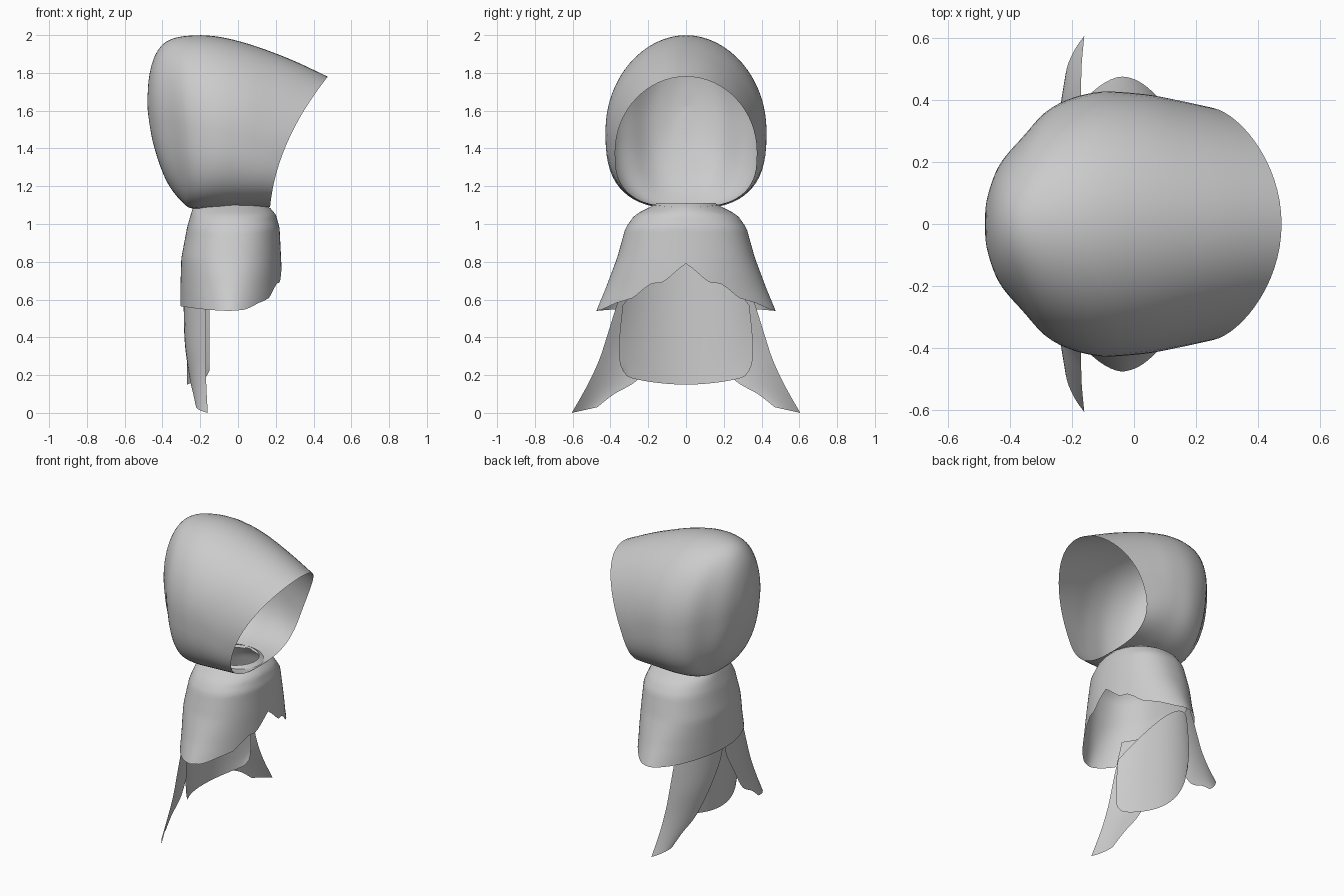
import bpy, bmesh, math

if "Cube" in bpy.data.objects:
    bpy.data.objects.remove(bpy.data.objects["Cube"])


def spline(points, steps):
    """Catmull-Rom resampling of a list of tuples."""
    out = []
    for i in range(len(points) - 1):
        quad = [points[max(i - 1, 0)], points[i], points[i + 1],
                points[min(i + 2, len(points) - 1)]]
        for k in range(steps):
            t = k / steps
            out.append(tuple(
                0.5 * (2 * b + (c - a) * t + (2 * a - 5 * b + 4 * c - d) * t * t
                       + (3 * b - a - 3 * c + d) * t ** 3)
                for a, b, c, d in zip(*quad)))
    out.append(tuple(points[-1]))
    return out


def lookup(table, v):
    """Linear interpolation in rows sorted by rising first value."""
    if v <= table[0][0]:
        return table[0][1:]
    for a, b in zip(table, table[1:]):
        if v <= b[0]:
            t = (v - a[0]) / (b[0] - a[0])
            return tuple(p + (q - p) * t for p, q in zip(a[1:], b[1:]))
    return table[-1][1:]


def power(v, n):
    return math.copysign(abs(v) ** (2 / n), v)


def sheet(name, rows, closed=False, edit=None):
    """Skin a grid of points into one smooth cloth sheet."""
    bm = bmesh.new()
    grid = [[bm.verts.new(p) for p in row] for row in rows]
    n = len(rows[0])
    for r, s in zip(grid, grid[1:]):
        for i in range(n if closed else n - 1):
            j = (i + 1) % n
            bm.faces.new((r[i], r[j], s[j], s[i]))
    if edit:
        edit(bm)
    bmesh.ops.remove_doubles(bm, verts=bm.verts, dist=0.0005)
    bmesh.ops.recalc_face_normals(bm, faces=bm.faces)
    mesh = bpy.data.meshes.new(name)
    bm.to_mesh(mesh)
    bm.free()
    mesh.polygons.foreach_set("use_smooth", [True] * len(mesh.polygons))
    obj = bpy.data.objects.new(name, mesh)
    bpy.context.collection.objects.link(obj)
    return obj


# Hood: loops from the open rim to the back of the head
# top x, top z, bottom x, bottom z, half width, widest z, bow
stations = [
    (0.475, 1.78, 0.17, 1.09, 0.375, 1.38, 0.06),
    (0.27, 1.875, 0.10, 1.09, 0.40, 1.42, 0.04),
    (0.05, 1.955, 0.0, 1.085, 0.42, 1.48, 0.01),
    (-0.13, 1.995, -0.13, 1.08, 0.423, 1.50, 0.0),
    (-0.28, 1.995, -0.23, 1.08, 0.375, 1.52, 0.01),
    (-0.38, 1.965, -0.29, 1.11, 0.28, 1.54, 0.02),
    (-0.44, 1.89, -0.38, 1.23, 0.19, 1.56, 0.02),
    (-0.472, 1.77, -0.45, 1.43, 0.085, 1.59, 0.01),
    (-0.48, 1.62, -0.48, 1.62, 0.0, 1.62, 0.0),
]
rows = []
for xt, zt, xb, zb, w, zc, bow in spline(stations, 5):
    row = []
    for i in range(64):
        a = math.tau * i / 64
        c, s = math.cos(a), math.sin(a)
        n = 2 if c > 0 else 2.8
        z = zc + power(c, n) * ((zt - zc) if c > 0 else (zc - zb))
        t = (z - zb) / (zt - zb) if zt - zb > 1e-4 else 0.5
        row.append((xb + (xt - xb) * t - bow * 4 * t * (1 - t), w * power(s, n), z))
    rows.append(row)


def neck_hole(bm):
    def radius(p):
        return math.hypot((p.x + 0.04) / 0.17, p.y / 0.155)
    floor = [f for f in bm.faces
             if f.calc_center_median().z < 1.2 and radius(f.calc_center_median()) < 1]
    rim = {v for f in floor for v in f.verts}
    bmesh.ops.delete(bm, geom=floor, context='FACES')
    for v in rim:
        if v.is_valid:
            k = 1 / radius(v.co)
            v.co.x = -0.04 + (v.co.x + 0.04) * k
            v.co.y *= k


sheet("hood", rows, True, neck_hole)

# Shoulder cape: rings by height, ending in a notched front hem
# z, back x, front x, half depth, roundness
rings = [(0.54, -0.305, 0.235, 0.475, 1.75), (0.66, -0.305, 0.235, 0.425, 1.9),
         (0.82, -0.30, 0.228, 0.365, 2.2), (0.98, -0.27, 0.22, 0.32, 2.3),
         (1.05, -0.25, 0.20, 0.27, 2.2), (1.085, -0.24, 0.17, 0.20, 2.0),
         (1.11, -0.21, 0.13, 0.155, 2.0)]
hem = [(0, 0.79), (0.07, 0.735), (0.13, 0.69), (0.20, 0.685), (0.25, 0.65),
       (0.29, 0.61), (0.38, 0.58), (0.44, 0.545), (0.475, 0.54)]
rows = []
for k in range(25):
    row = []
    for i in range(96):
        a = math.tau * i / 96
        c, s = math.cos(a), math.sin(a)
        low = lookup(hem, 0.46 * abs(power(s, 1.9)))[0] if c > 0 else 0.54 + 0.025 * c * c
        z = 1.11 + (low - 1.11) * k / 24
        back, front, depth, n = lookup(rings, z)
        row.append(((front + back) / 2 + (front - back) / 2 * power(c, n),
                    depth * power(s, n), z))
    rows.append(row)
sheet("shoulder_cape", rows, True)

# Back panel: curved sheet with rounded lower corners
rows = []
for k in range(13):
    row = []
    for i in range(33):
        u = -1 + 2 * i / 32
        low = 0.15 + 0.045 * u * u + 0.03 * abs(u) ** 24
        high = 0.57 + 0.22 * (1 - u * u)
        t = k / 12
        y = u * (0.335 + 0.02 * math.sin(math.pi * t ** 0.6))
        row.append((-0.27 + 0.12 * u * u, y, low + (high - low) * t))
    rows.append(row)
sheet("back_panel", rows)

# Split outer tails: one side lofted between two edges, then mirrored
inner = [(-0.287, 0, 0.70), (-0.287, 0.02, 0.52), (-0.28, 0.12, 0.35),
         (-0.255, 0.25, 0.18), (-0.237, 0.38, 0.10), (-0.222, 0.47, 0.03)]
outer = [(-0.17, 0.32, 0.70), (-0.17, 0.37, 0.56), (-0.17, 0.42, 0.40),
         (-0.17, 0.46, 0.28), (-0.168, 0.52, 0.15), (-0.16, 0.605, 0.0)]
rows = []
for a, b in zip(spline(inner, 5), spline(outer, 5)):
    row = []
    for i in range(9):
        t = i / 8
        p = [m + (n - m) * t for m, n in zip(a, b)]
        p[0] -= 0.09 * (b[1] - a[1]) * 4 * t * (1 - t)
        row.append(p)
    rows.append(row)
tails = sheet("cloak_tails", rows)
mirror = tails.modifiers.new("Mirror", 'MIRROR')
mirror.use_axis = (False, True, False)
